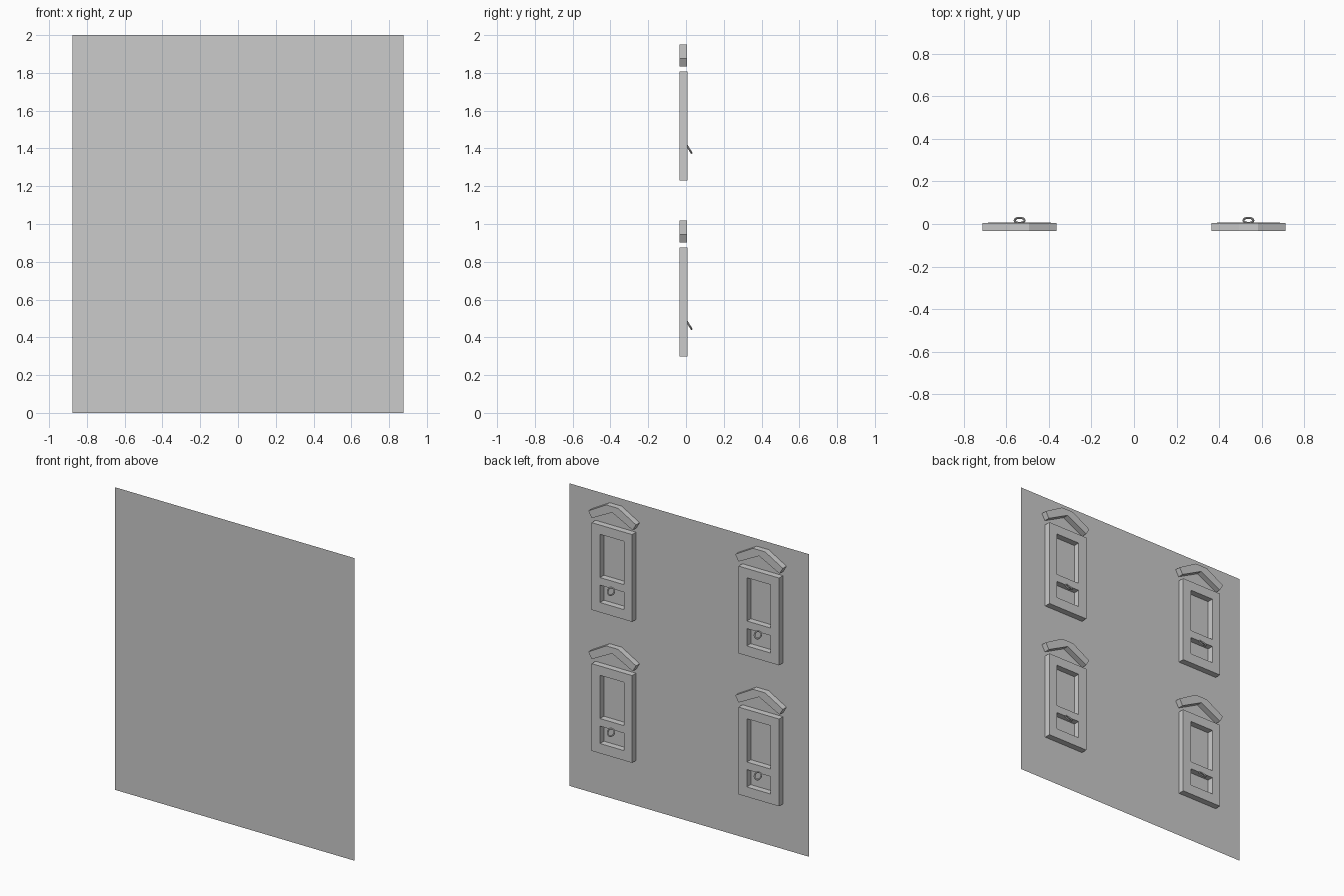
import bpy, bmesh, math

if "Cube" in bpy.data.objects:
    bpy.data.objects.remove(bpy.data.objects["Cube"])

WALL_Y = -0.034


def extrude_mesh(name, polys, depth):
    """Extrude flat x-z polygons from the wall towards +y."""
    bm = bmesh.new()
    for poly in polys:
        bm.faces.new([bm.verts.new((x, WALL_Y, z)) for x, z in poly])
    bmesh.ops.remove_doubles(bm, verts=bm.verts, dist=1e-5)
    res = bmesh.ops.extrude_face_region(bm, geom=bm.faces[:], use_keep_orig=True)
    new = [v for v in res["geom"] if isinstance(v, bmesh.types.BMVert)]
    bmesh.ops.translate(bm, verts=new, vec=(0, depth, 0))
    bmesh.ops.recalc_face_normals(bm, faces=bm.faces)
    mesh = bpy.data.meshes.new(name)
    bm.to_mesh(mesh)
    bm.free()
    return mesh


def place(name, mesh, x, z):
    ob = bpy.data.objects.new(name, mesh)
    ob.location = (x, 0, z)
    bpy.context.collection.objects.link(ob)
    return ob


# wall: single flat sheet
bpy.ops.mesh.primitive_plane_add(size=1, location=(0, WALL_Y, 1),
                                 rotation=(math.pi / 2, 0, 0))
wall = bpy.context.object
wall.name = "wall"
wall.scale = (1.754, 2, 1)

# window frame: grid of cells with two openings left out (z from window bottom)
xs = [-0.148, -0.087, 0.087, 0.148]
zs = [0, 0.065, 0.18, 0.23, 0.516, 0.577]
cells = []
for i in range(3):
    for j in range(5):
        if i == 1 and j in (1, 3):
            continue
        cells.append([(xs[i], zs[j]), (xs[i + 1], zs[j]),
                      (xs[i + 1], zs[j + 1]), (xs[i], zs[j + 1])])
frame = extrude_mesh("window_frame", cells, 0.041)

# pediment: flat-topped chevron with a pointed underside
half = [(0.15, 0.605), (0.174, 0.647), (0.044, 0.721)]
profile = half + [(-x, z) for x, z in reversed(half)] + [(0, 0.682)]
pediment = extrude_mesh("pediment", [profile], 0.038)

# four windows, each with a pediment and a hanging pull ring
for row, z in (("lower", 0.298), ("upper", 1.23)):
    for side, x in (("left", -0.537), ("right", 0.537)):
        tag = row + "_" + side
        place("window_frame_" + tag, frame, x, z)
        place("pediment_" + tag, pediment, x, z)
        bpy.ops.mesh.primitive_torus_add(
            major_radius=0.023, minor_radius=0.005,
            major_segments=24, minor_segments=8,
            location=(x, 0.017, z + 0.166), rotation=(math.radians(-58), 0, 0))
        bpy.context.object.name = "pull_ring_" + tag
        bpy.ops.object.shade_smooth_by_angle()
